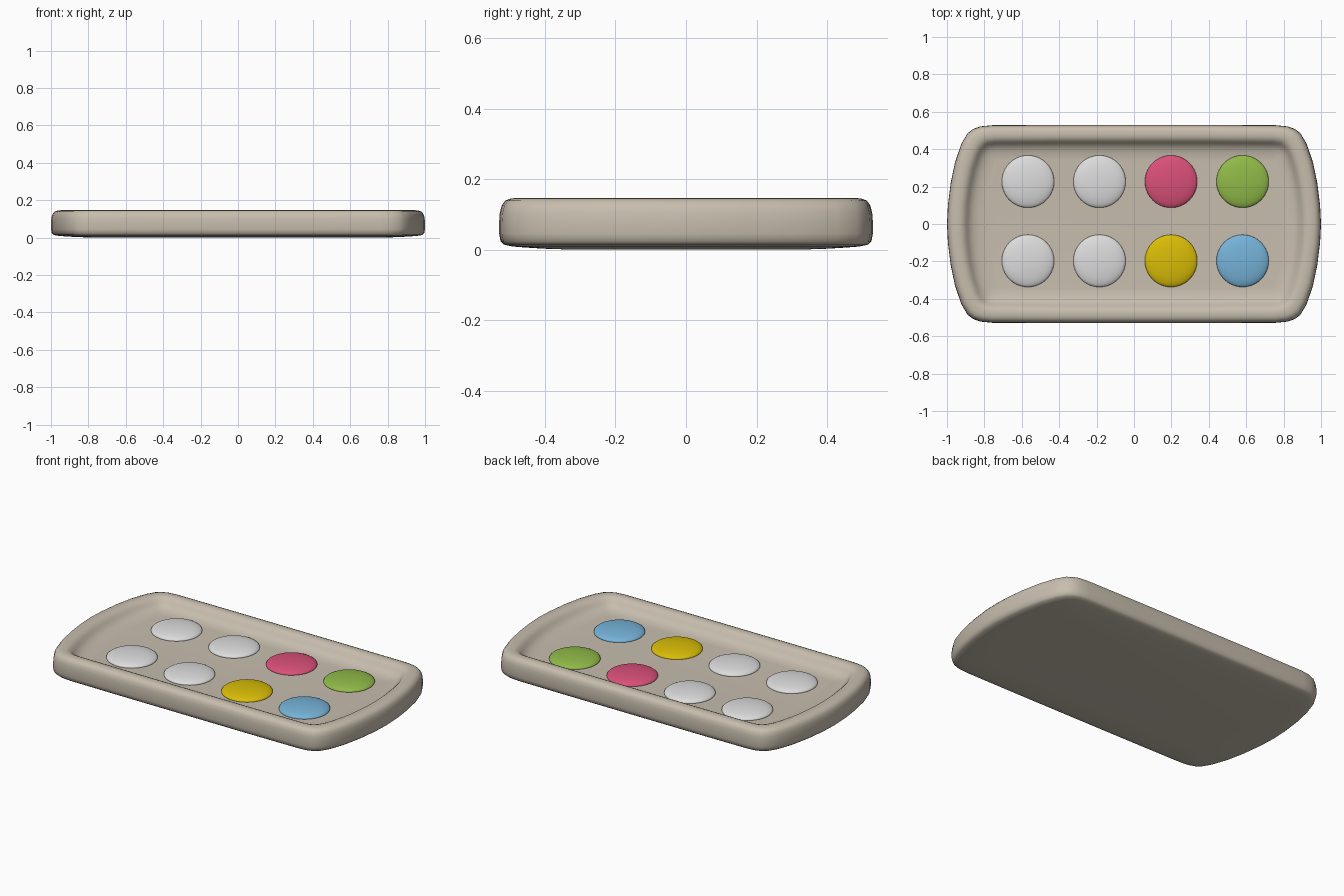
import bpy, bmesh, math

if "Cube" in bpy.data.objects:
    bpy.data.objects.remove(bpy.data.objects["Cube"])


def material(name, rgb):
    m = bpy.data.materials.new(name)
    m.diffuse_color = (*rgb, 1)
    m.use_nodes = True
    m.node_tree.nodes["Principled BSDF"].inputs["Base Color"].default_value = m.diffuse_color
    return m


def add_object(name, bm, mat):
    bmesh.ops.recalc_face_normals(bm, faces=bm.faces)
    for f in bm.faces:
        f.smooth = True
    me = bpy.data.meshes.new(name)
    bm.to_mesh(me)
    bm.free()
    me.materials.append(mat)
    ob = bpy.data.objects.new(name, me)
    bpy.context.collection.objects.link(ob)
    return ob


# Quarter outlines of the tray (end bulge round to the straight long side)
OUTER = [(1, 0), (.995, .1), (.98, .22), (.957, .33), (.923, .43), (.89, .485),
         (.86, .508), (.82, .522), (.76, .528), (.4, .53), (0, .53)]
INNER = [(.89, 0), (.886, .1), (.874, .2), (.855, .29), (.83, .365), (.815, .395),
         (.80, .413), (.78, .425), (.74, .43), (.4, .432), (0, .432)]
# Cross-section: blend from outer to inner outline, and height
SECTION = [(1.9, .001), (1.3, .003), (.8, .006), (.4, .009), (.15, .014), (.04, .024),
           (0, .045), (0, .08), (.02, .105), (.07, .125), (.17, .139), (.32, .145),
           (.5, .147), (.66, .1455), (.8, .140), (.92, .129), (1.02, .116), (1.14, .104),
           (1.3, .095), (1.5, .089), (1.75, .085), (1.9, .084)]


def outline(t):
    q = [(a[0] + (b[0] - a[0]) * t, a[1] + (b[1] - a[1]) * t)
         for a, b in zip(OUTER, INNER)]
    half = q + [(-x, y) for x, y in q[-2::-1]]
    return half + [(x, -y) for x, y in half[-2:0:-1]]


# Tray: rings lofted along the section, capped below and on the floor
bm = bmesh.new()
rings = [[bm.verts.new((x, y, z)) for x, y in outline(t)] for t, z in SECTION]
for a, b in zip(rings, rings[1:]):
    for i in range(len(a)):
        j = (i + 1) % len(a)
        bm.faces.new((a[i], a[j], b[j], b[i]))
bm.faces.new(rings[0])
bm.faces.new(rings[-1])
add_object("tray", bm, material("beige", (.57, .51, .42)))

# Domed buttons in two rows of four
white = material("white", (.72, .72, .73))
row_back = [white, white, material("pink", (.70, .08, .19)), material("green", (.28, .49, .065))]
row_front = [white, white, material("yellow", (.70, .51, .002)), material("blue", (.18, .45, .69))]
for label, y, mats in (("back", .227, row_back), ("front", -.197, row_front)):
    for i, mat in enumerate(mats):
        bm = bmesh.new()
        bmesh.ops.create_uvsphere(bm, u_segments=40, v_segments=20, radius=1)
        ob = add_object(f"button_{label}_{i + 1}", bm, mat)
        ob.scale = (.14, .14, .03)
        ob.location = (-.567 + .3825 * i, y, .086)
